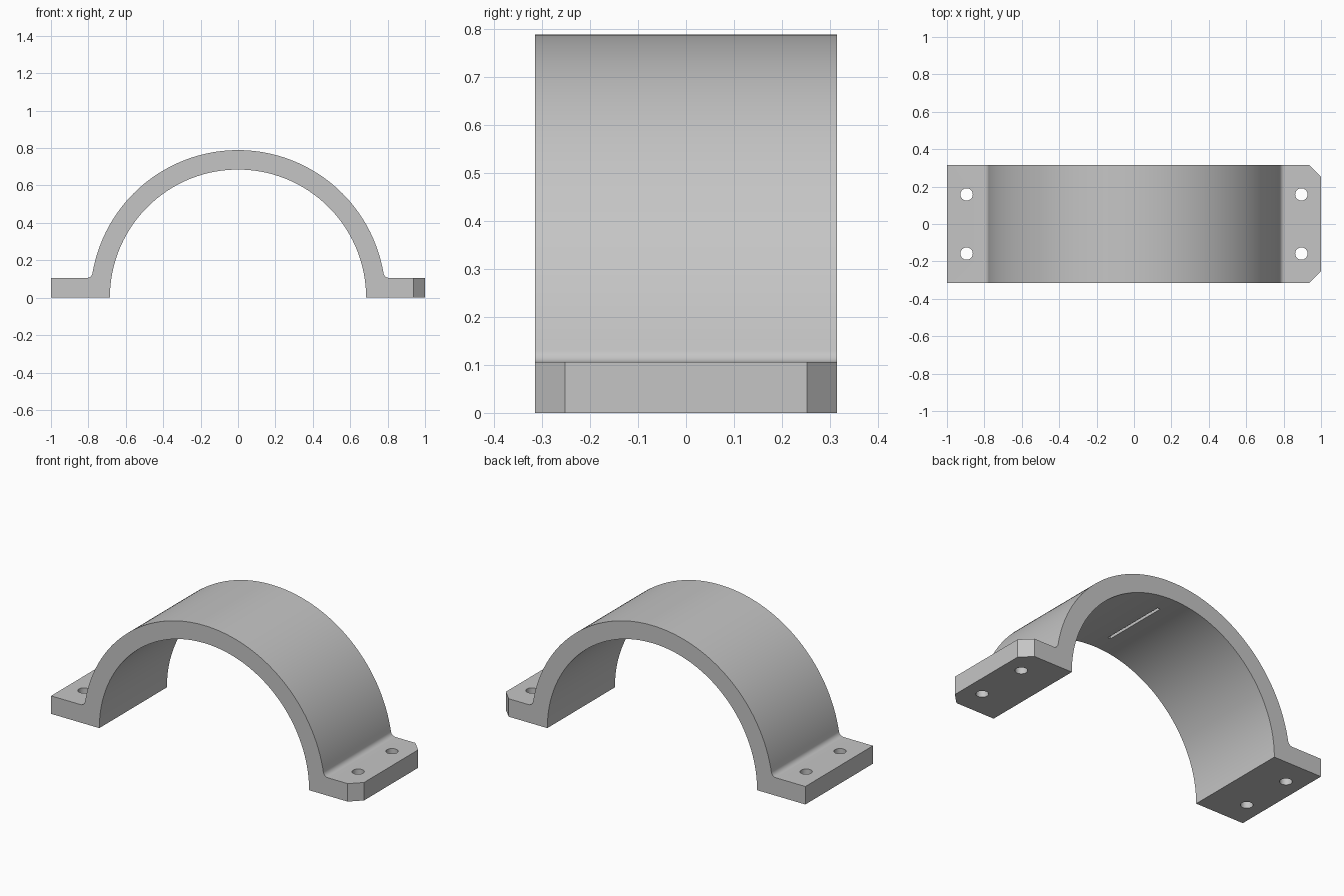
import bpy, math
from mathutils import Vector

if "Cube" in bpy.data.objects:
    bpy.data.objects.remove(bpy.data.objects["Cube"])

R_IN, R_OUT = 0.685, 0.789      # arch radii
HALF_Y = 0.315                  # half width of the strap
FLANGE_H = 0.106                # foot thickness
FILLET = 0.03                   # root radius between arch and foot
CHAMFER = 0.063

grey = bpy.data.materials.new("plain grey")
grey.use_nodes = True
colour = (0.56, 0.56, 0.56, 1)
grey.diffuse_color = colour
grey.node_tree.nodes["Principled BSDF"].inputs["Base Color"].default_value = colour


def arc(cx, cz, r, a0, a1, n):
    """Points on an arc in the XZ plane."""
    angles = [a0 + (a1 - a0) * i / n for i in range(n + 1)]
    return [(cx + r * math.cos(a), cz + r * math.sin(a)) for a in angles]


def prism(name, outline, to_3d, shift):
    """Extrude a closed outline along the shift vector."""
    n = len(outline)
    base = [Vector(to_3d(*p)) for p in outline]
    verts = base + [v + Vector(shift) for v in base]
    faces = [tuple(range(n)), tuple(reversed(range(n, 2 * n)))]
    faces += [(i, i + n, (i + 1) % n + n, (i + 1) % n) for i in range(n)]
    mesh = bpy.data.meshes.new(name)
    mesh.from_pydata(verts, [], faces)
    mesh.materials.append(grey)
    obj = bpy.data.objects.new(name, mesh)
    bpy.context.collection.objects.link(obj)
    bpy.context.view_layer.objects.active = obj
    bpy.ops.object.select_all(action='DESELECT')
    obj.select_set(True)
    bpy.ops.object.mode_set(mode='EDIT')
    bpy.ops.mesh.select_all(action='SELECT')
    bpy.ops.mesh.normals_make_consistent(inside=False)
    bpy.ops.object.mode_set(mode='OBJECT')
    return obj


# Clamp body: half arch with filleted feet, swept along Y
fz = FLANGE_H + FILLET
fx = math.sqrt((R_OUT + FILLET) ** 2 - fz ** 2)
tangent = math.atan2(fz, fx)
profile = [(1, 0), (1, FLANGE_H)]
profile += arc(fx, fz, FILLET, 1.5 * math.pi, math.pi + tangent, 10)
profile += arc(0, 0, R_OUT, tangent, math.pi - tangent, 96)[1:-1]
profile += arc(-fx, fz, FILLET, -tangent, -math.pi / 2, 10)
profile += [(-1, FLANGE_H), (-1, 0)]
profile += arc(0, 0, R_IN, math.pi, 0, 96)
body = prism("clamp_strap", profile, lambda x, z: (x, -HALF_Y, z), (0, 2 * HALF_Y, 0))

cutters = []

# Bolt holes, two in each foot
for sx in (-1, 1):
    for sy in (-1, 1):
        ring = arc(sx * 0.895, sy * 0.158, 0.033, 0, 2 * math.pi, 32)[:-1]
        cutters.append(prism("bolt_hole_cutter", ring,
                             lambda x, y: (x, y, -0.1), (0, 0, 0.4)))

# Chamfered corners on the left foot
for sy in (-1, 1):
    c, o = CHAMFER, 0.1
    corner = [(1 - c - o, sy * (HALF_Y + o)), (1 + o, sy * (HALF_Y - c - o)),
              (1 + o, sy * (HALF_Y + o))]
    cutters.append(prism("corner_cutter", corner,
                         lambda x, y: (x, y, -0.1), (0, 0, 0.4)))

# Shallow groove under the crown
w, l = 0.009, 0.2
slot = [(-w, -l), (w, -l), (w, l), (-w, l)]
cutters.append(prism("groove_cutter", slot,
                     lambda x, y: (x, y, R_IN - 0.05), (0, 0, 0.08)))

for cutter in cutters:
    cutter.hide_render = True
    mod = body.modifiers.new("cut", 'BOOLEAN')
    mod.operation = 'DIFFERENCE'
    mod.solver = 'EXACT'
    mod.object = cutter
    bpy.ops.object.select_all(action='DESELECT')
    body.select_set(True)
    bpy.context.view_layer.objects.active = body
    bpy.ops.object.modifier_apply(modifier=mod.name)
    bpy.data.objects.remove(cutter)

bpy.ops.object.shade_smooth_by_angle(angle=math.radians(30))
